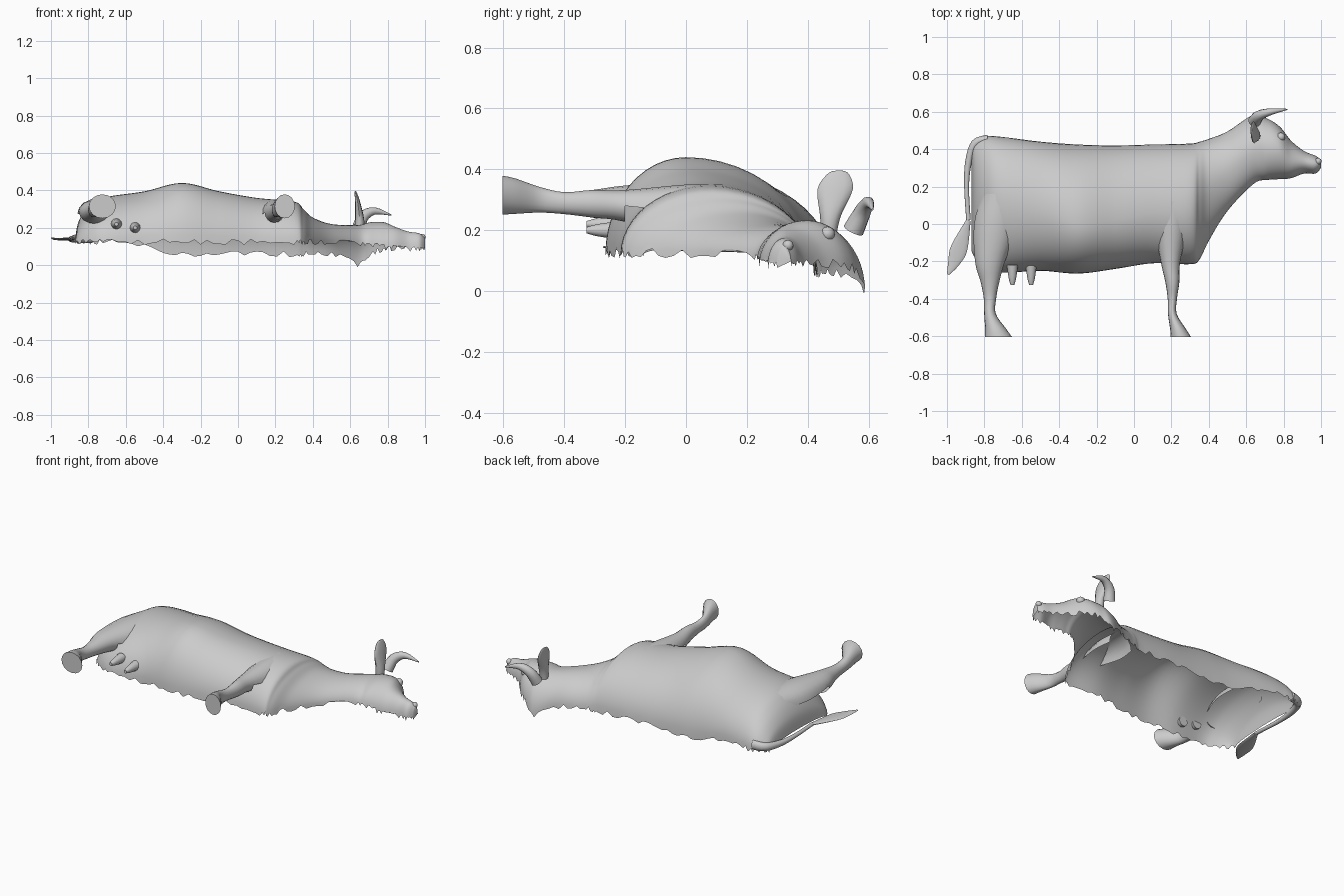
import bpy, bmesh, math, random
from mathutils import Vector

random.seed(4)
cube = bpy.data.objects.get("Cube")
if cube:
    bpy.data.objects.remove(cube)

COLOUR = (0.6, 0.6, 0.6, 1)
grey = bpy.data.materials.new("plain_grey")
grey.use_nodes = True
grey.diffuse_color = COLOUR
grey.node_tree.nodes["Principled BSDF"].inputs["Base Color"].default_value = COLOUR

SIDEWAYS, DOWN, UP = Vector((1, 0, 0)), Vector((0, -1, 0)), Vector((0, 0, 1))


def finish(name, bm):
    mesh = bpy.data.meshes.new(name)
    bm.to_mesh(mesh)
    bm.free()
    mesh.materials.append(grey)
    obj = bpy.data.objects.new(name, mesh)
    bpy.context.collection.objects.link(obj)
    bpy.ops.object.select_all(action='DESELECT')
    obj.select_set(True)
    bpy.context.view_layer.objects.active = obj
    bpy.ops.object.shade_smooth_by_angle(angle=math.radians(45))


def smooth_rows(rows, steps):
    """Catmull-Rom interpolation through rows of numbers."""
    padded = [rows[0], *rows, rows[-1]]
    out = []
    for before, start, end, after in zip(padded, padded[1:], padded[2:], padded[3:]):
        for step in range(steps):
            t = step / steps
            out.append([q + t / 2 * (r - p + t * (2*p - 5*q + 4*r - s + t * (3*(q - r) + s - p)))
                        for p, q, r, s in zip(before, start, end, after)])
    return out + [list(rows[-1])]


def bridge(bm, rings, closed):
    count = len(rings[0])
    for ring, following in zip(rings, rings[1:]):
        for j in range(count if closed else count - 1):
            k = (j + 1) % count
            bm.faces.new((ring[j], ring[k], following[k], following[j]))


def tube(name, rows, facing, axis=None, sides=12, hollow_above=None):
    """Each row holds the centre x, y, z and the two half widths."""
    rows = smooth_rows(rows, 4)
    bm = bmesh.new()
    rings = []
    for i, (x, y, z, wide, deep) in enumerate(rows):
        ahead, behind = rows[min(i + 1, len(rows) - 1)], rows[max(i - 1, 0)]
        along = axis or (Vector(ahead[:3]) - Vector(behind[:3])).normalized()
        across = facing.cross(along).normalized()
        out = along.cross(across)
        ring = []
        for k in range(sides):
            turn = math.tau * k / sides
            offset = across * wide * math.cos(turn) + out * deep * math.sin(turn)
            ring.append(bm.verts.new(Vector((x, y, z)) + offset))
        rings.append(ring)
    bridge(bm, rings, True)
    bm.faces.new(rings[0])
    bm.faces.new(rings[-1])
    bmesh.ops.recalc_face_normals(bm, faces=bm.faces)
    # A limb stays hollow underneath where it joins the shell
    if hollow_above is not None:
        inner = [f for f in bm.faces if f.calc_center_median().y > hollow_above
                 and (f.normal.z < -0.15 or len(f.verts) > 4)]
        bmesh.ops.delete(bm, geom=inner, context='FACES')
    finish(name, bm)


def ease(x, start, end):
    t = min(1, max(0, (x - start) / (end - start)))
    return t * t * (3 - 2 * t)


def belly_rim(x):
    return 0.12 - 0.035 * ease(x, 0.5, 0.9)


def back_rim(x):
    dip = 0.06 * math.exp(-((x - 0.65) / 0.06) ** 2)
    return 0.12 - 0.065 * ease(x, -0.6, -0.3) + 0.035 * ease(x, 0.6, 0.85) - dip


# Open half shell of trunk, neck and head: x, belly y, crest y, back y, crest z
stations = [
    (-.87, -.14, .15, .42, .15), (-.85, -.18, .14, .44, .24),
    (-.79, -.23, .12, .47, .32), (-.7, -.26, .12, .465, .365),
    (-.5, -.25, .08, .44, .395), (-.3, -.265, 0, .425, .44),
    (-.1, -.24, .02, .42, .395), (.1, -.21, .06, .425, .36),
    (.3, -.215, .08, .43, .34), (.35, -.19, .12, .44, .3),
    (.4, -.09, .18, .455, .255), (.5, .07, .28, .495, .22),
    (.64, .215, .4, .585, .215), (.71, .235, .4, .565, .23),
    (.78, .24, .39, .52, .23), (.84, .245, .34, .445, .205),
    (.91, .27, .33, .39, .18), (.97, .27, .32, .365, .17),
    (1, .3, .325, .345, .145),
]
bm = bmesh.new()
rings, segments = [], 24
for x, belly, crest, back, top in smooth_rows(stations, 6):
    ring = []
    for k in range(segments + 1):
        turn = math.pi * k / segments
        reach, height = math.cos(turn), math.sin(turn)
        if reach > 0:
            half, rim = crest - belly, belly_rim(x)
        else:
            half, rim = back - crest, back_rim(x)
        z = rim + (top - rim) * height
        if k in (0, segments):
            z += random.uniform(-0.012, 0.02)   # torn rim
        ring.append(bm.verts.new((x, crest - half * reach, z)))
    rings.append(ring)
bridge(bm, rings, False)
bm.faces.new(rings[-1])
bmesh.ops.recalc_face_normals(bm, faces=bm.faces)
if sum(f.normal.z for f in bm.faces) < 0:
    bmesh.ops.reverse_faces(bm, faces=bm.faces)
finish("body_shell", bm)


# Legs share one shin and hoof below their own thigh
def leg(name, x, slimness, thigh):
    shin = [(0, -.31, .287, .05, .045), (0, -.4, .289, .033, .036),
            (0, -.48, .3, .031, .042), (.03, -.56, .312, .056, .058),
            (.045, -.603, .315, .072, .064)]
    rows = thigh + [(x + shift, y, z, wide * slimness, deep)
                    for shift, y, z, wide, deep in shin]
    tube(name, rows, UP, DOWN, sides=16, hollow_above=-0.21)


leg("rear_leg", -.77, 1, [(-.71, .16, .27, .1, .085), (-.735, 0, .275, .12, .085),
                          (-.77, -.2, .285, .08, .062)])
leg("front_leg", .205, .75, [(.2, .12, .26, .08, .09), (.2, 0, .26, .09, .09),
                             (.195, -.2, .28, .052, .052)])

# Teats below the udder
for name, x, z in (("rear_teat", -.65, .22), ("front_teat", -.55, .2)):
    tube(name, [(x, -.22, z, .03, .03), (x, -.29, z, .02, .02),
                (x, -.327, z, .01, .01)], UP)

# Tail behind the rump, ending in a flat tuft
tube("tail", [(-.78, .455, .15, .022, .03), (-.85, .43, .145, .022, .025),
              (-.885, .33, .14, .018, .018), (-.895, .2, .14, .013, .013),
              (-.885, .02, .14, .012, .01)], UP)
tube("tail_tuft", [(-.885, .02, .14, .012, .008), (-.935, -.13, .14, .045, .007),
                   (-.965, -.21, .14, .03, .006), (-.995, -.27, .145, .006, .003)], UP)

# Horn and ear
tube("horn", [(.645, .55, .2, .035, .035), (.67, .58, .26, .03, .028),
              (.73, .6, .29, .02, .018), (.82, .613, .268, .003, .003)], -DOWN)
tube("ear", [(.65, .47, .19, .025, .025), (.65, .475, .25, .035, .024),
             (.64, .49, .335, .058, .014), (.63, .5, .385, .035, .007),
             (.628, .503, .396, .01, .003)], SIDEWAYS, UP)

# Eye and nostril
for name, place, radius in (("eye", (.785, .465, .188), .024),
                            ("nostril_ridge", (.985, .335, .15), .018)):
    bm = bmesh.new()
    bmesh.ops.create_uvsphere(bm, u_segments=14, v_segments=8, radius=radius)
    bmesh.ops.translate(bm, verts=bm.verts, vec=place)
    finish(name, bm)
